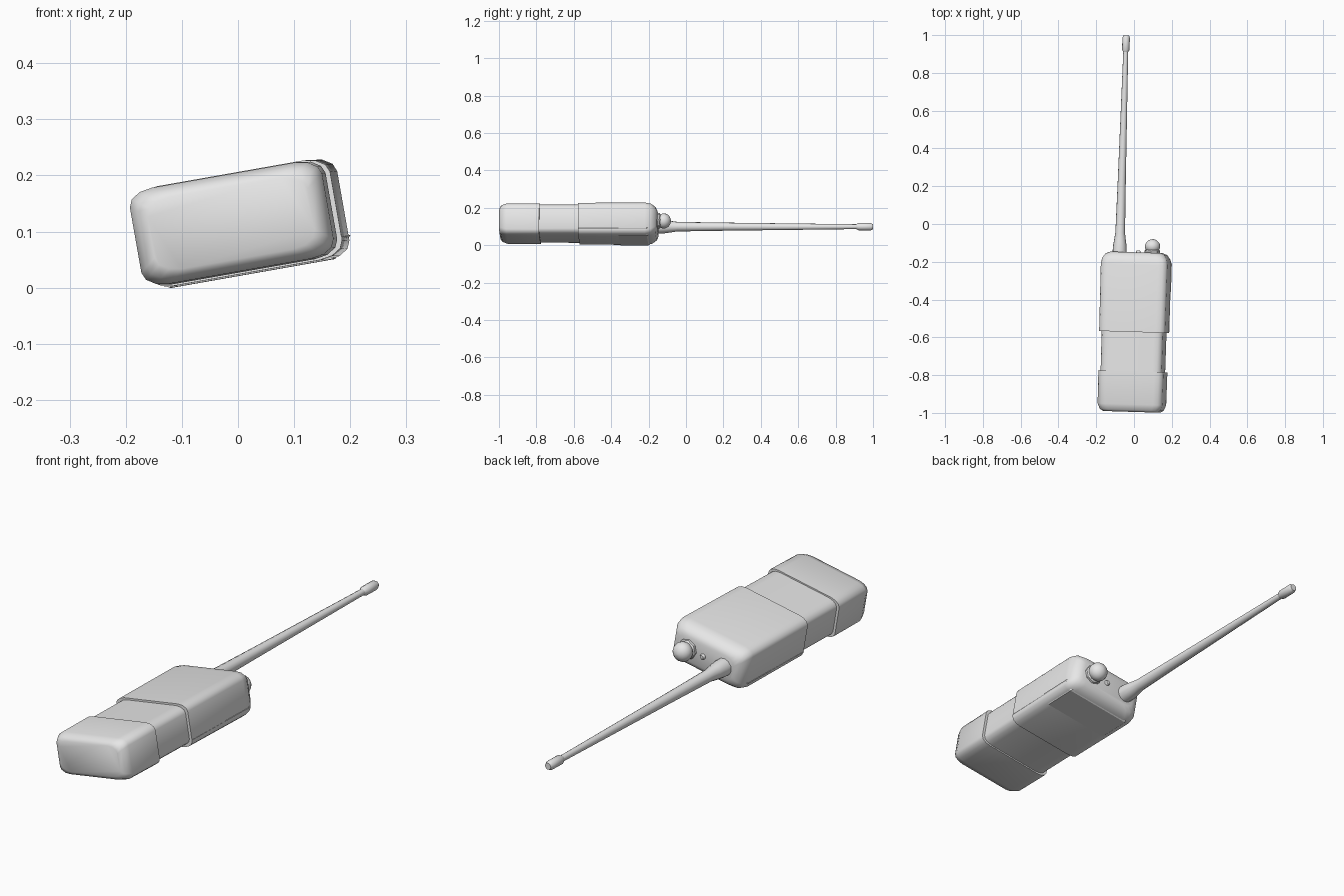
import bpy, bmesh, math
from mathutils import Matrix

if "Cube" in bpy.data.objects:
    bpy.data.objects.remove(bpy.data.objects["Cube"])

grey = bpy.data.materials.new("light_grey")
grey.diffuse_color = (0.8, 0.8, 0.8, 1)
grey.use_nodes = True
grey.node_tree.nodes["Principled BSDF"].inputs["Base Color"].default_value = grey.diffuse_color

# Radio lies on its back, rolled and slightly turned
POSE = (Matrix.Translation((0.018, 0, 0.115))
        @ Matrix.Rotation(math.radians(-1.75), 4, 'Z')
        @ Matrix.Rotation(math.radians(-10), 4, 'Y'))


def loft(name, rings, angle=40):
    """Skin a list of rings with equal point counts and cap both ends."""
    bm = bmesh.new()
    vr = [[bm.verts.new(p) for p in r] for r in rings]
    n = len(vr[0])
    for a, b in zip(vr, vr[1:]):
        for i in range(n):
            j = (i + 1) % n
            bm.faces.new((a[i], a[j], b[j], b[i]))
    bm.faces.new(vr[0])
    bm.faces.new(vr[-1])
    bmesh.ops.recalc_face_normals(bm, faces=bm.faces)
    me = bpy.data.meshes.new(name)
    bm.to_mesh(me)
    bm.free()
    ob = bpy.data.objects.new(name, me)
    bpy.context.collection.objects.link(ob)
    me.materials.append(grey)
    ob.matrix_world = POSE
    bpy.ops.object.select_all(action='DESELECT')
    ob.select_set(True)
    bpy.context.view_layer.objects.active = ob
    bpy.ops.object.shade_smooth_by_angle(angle=math.radians(angle))
    return ob


def rounded(y, hx, hz, cx=0.045, cz=0.028, seg=3):
    """Rounded rectangle across the body at station y."""
    pts = []
    for q, (sx, sz) in enumerate(((1, 1), (-1, 1), (-1, -1), (1, -1))):
        for k in range(seg + 1):
            t = math.pi / 2 * (q + k / seg)
            pts.append((sx * (hx - cx) + cx * math.cos(t), y,
                        sz * (hz - cz) + cz * math.sin(t)))
    return pts


def turned(name, x, profile, sides=12):
    """Round part along the body axis from (y, radius) pairs."""
    loft(name, [[(x + r * math.cos(2 * math.pi * i / sides), y,
                  r * math.sin(2 * math.pi * i / sides)) for i in range(sides)]
                for y, r in profile])


def slab(y, top, low, z0, z1):
    """Trapezoid across the back at station y."""
    return [(-top, y, z0), (top, y, z0), (low, y, z1), (-low, y, z1)]


# Body: bottom cap, recessed middle, upper shell
loft("bottom_cap", [rounded(-0.995, 0.145, 0.065), rounded(-0.985, 0.162, 0.078),
                    rounded(-0.955, 0.174, 0.087), rounded(-0.78, 0.175, 0.088)])
loft("middle_grip", [rounded(-0.80, 0.164, 0.082), rounded(-0.55, 0.165, 0.082)])
loft("upper_shell", [rounded(-0.572, 0.177, 0.09), rounded(-0.215, 0.179, 0.091),
                     rounded(-0.185, 0.174, 0.086), rounded(-0.16, 0.158, 0.071),
                     rounded(-0.15, 0.135, 0.053)])

# Flat back panel and the raised block above it
loft("back_panel", [slab(-0.572, 0.179, 0.148, -0.056, -0.087),
                    slab(-0.355, 0.179, 0.148, -0.056, -0.087)], 20)
loft("back_block", [slab(-0.355, 0.182, 0.148, -0.054, -0.091),
                    slab(-0.205, 0.182, 0.148, -0.054, -0.091),
                    slab(-0.175, 0.165, 0.135, -0.045, -0.076)], 20)

# Antenna with flared foot and thicker tip
turned("antenna", -0.091, [(-0.17, 0.038), (-0.125, 0.037), (-0.09, 0.032),
                           (-0.05, 0.026), (0.2, 0.022), (0.92, 0.013)])
turned("antenna_tip", -0.091, [(0.905, 0.012), (0.92, 0.02), (0.985, 0.02),
                               (0.997, 0.014)])

# Ball knob on its collar
turned("knob_collar", 0.085, [(-0.17, 0.042), (-0.14, 0.042), (-0.13, 0.032)], 8)
ball = [(-0.116 - 0.038 * math.cos(math.pi * k / 10),
         max(0.002, 0.041 * math.sin(math.pi * k / 10))) for k in range(11)]
turned("knob", 0.085, ball, 16)

# Small button between knob and antenna
turned("top_button", 0.01, [(-0.16, 0.012), (-0.145, 0.012), (-0.14, 0.008)], 8)
